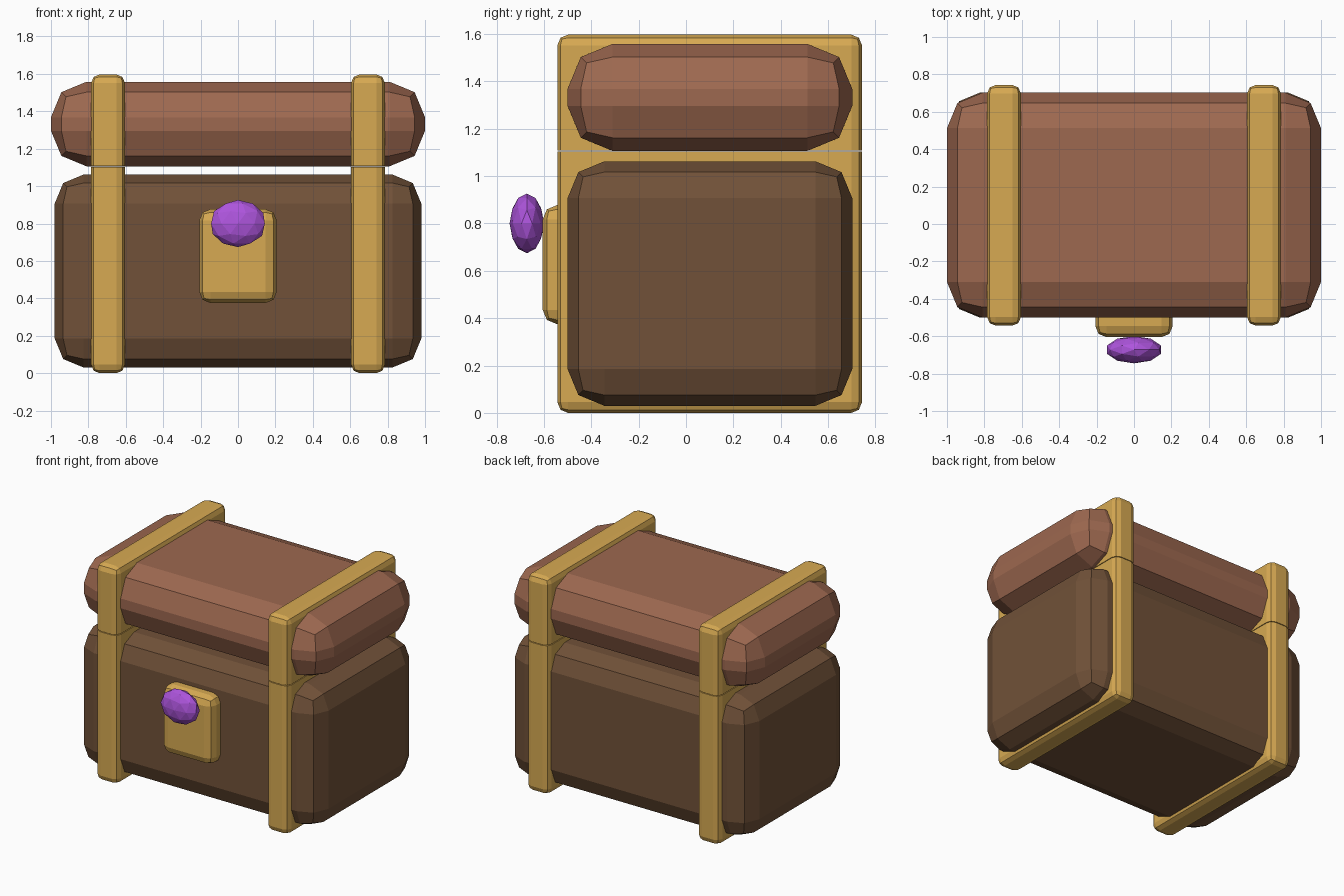
import bpy, bmesh
from mathutils import Vector, Matrix

if "Cube" in bpy.data.objects:
    bpy.data.objects.remove(bpy.data.objects["Cube"])


def material(name, color):
    m = bpy.data.materials.new(name)
    m.diffuse_color = (*color, 1)
    m.use_nodes = True
    m.node_tree.nodes["Principled BSDF"].inputs["Base Color"].default_value = m.diffuse_color
    return m


body_wood = material("dark brown wood", (0.165, 0.083, 0.040))
lid_wood = material("reddish brown wood", (0.340, 0.140, 0.080))
gold = material("gold metal", (0.680, 0.400, 0.085))
purple = material("purple gem", (0.420, 0.090, 0.720))


def finish(bm, name, mat):
    me = bpy.data.meshes.new(name)
    bm.to_mesh(me)
    bm.free()
    me.materials.append(mat)
    ob = bpy.data.objects.new(name, me)
    bpy.context.collection.objects.link(ob)
    return ob


def box(name, lo, hi, bevel, mat, seam_z=None):
    """Two-step bevelled box; edges lying at seam_z stay sharp."""
    lo, hi = Vector(lo), Vector(hi)
    bm = bmesh.new()
    bmesh.ops.create_cube(bm, size=1)
    for v in bm.verts:
        v.co = (lo + hi) / 2 + v.co * (hi - lo)
    edges = [e for e in bm.edges if seam_z is None
             or any(abs(v.co.z - seam_z) > 1e-4 for v in e.verts)]
    bmesh.ops.bevel(bm, geom=edges, offset=bevel, segments=2, profile=0.5,
                    affect='EDGES')
    return finish(bm, name, mat)


# Chest body and lid
box("chest_body", (-0.98, -0.5, 0.03), (0.98, 0.702, 1.062), 0.155, body_wood)
box("chest_lid", (-1, -0.5, 1.106), (1, 0.702, 1.558), 0.19, lid_wood)

# Metal bands, split where the lid opens
for side, x in (("left", -0.695), ("right", 0.695)):
    box(side + "_lower_band", (x - 0.09, -0.543, 0), (x + 0.09, 0.743, 1.103),
        0.045, gold, 1.103)
    box(side + "_upper_band", (x - 0.09, -0.543, 1.108), (x + 0.09, 0.743, 1.597),
        0.045, gold, 1.108)

# Lock plate
box("lock_plate", (-0.207, -0.605, 0.375), (0.207, -0.43, 0.877), 0.06, gold)

# Faceted gem on the lock
bm = bmesh.new()
bmesh.ops.create_icosphere(bm, subdivisions=2, radius=1)
bmesh.ops.transform(bm, verts=bm.verts, matrix=Matrix.Translation((0, -0.672, 0.8))
                    @ Matrix.Diagonal((0.151, 0.073, 0.126, 1)))
finish(bm, "lock_gem", purple)
